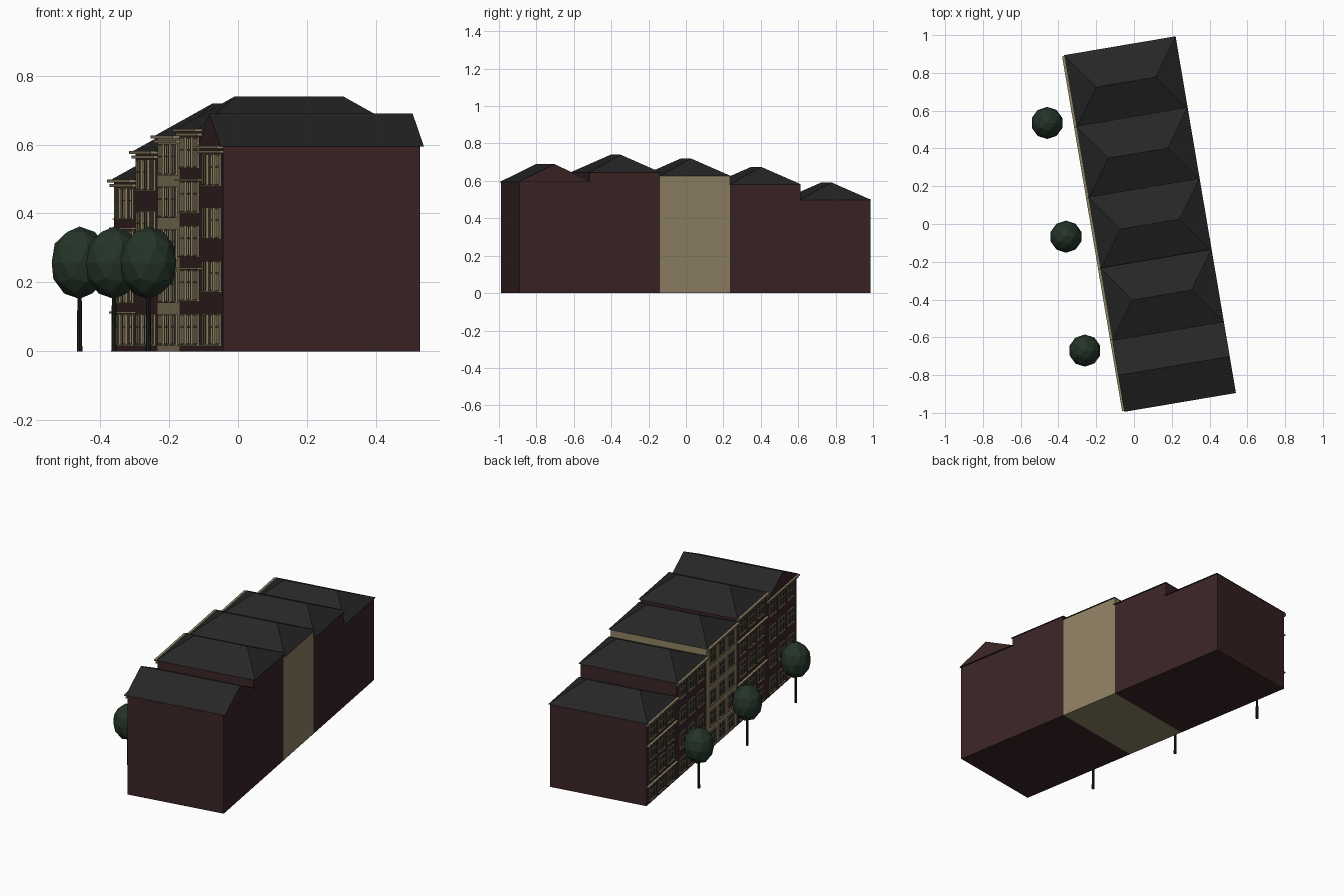
import bpy, bmesh, math
from mathutils import Matrix, Vector

cube = bpy.data.objects.get("Cube")
if cube:
    bpy.data.objects.remove(cube)


def material(name, rgb):
    m = bpy.data.materials.new(name)
    m.use_nodes = True
    color = (*rgb, 1)
    m.diffuse_color = color
    node = next(n for n in m.node_tree.nodes if n.type == 'BSDF_PRINCIPLED')
    node.inputs["Base Color"].default_value = color
    node.inputs["Roughness"].default_value = 0.9
    return m


BRICK = material("dark red brick", (0.043, 0.018, 0.019))
STONE = material("beige stone", (0.27, 0.22, 0.125))
SLATE = material("dark slate", (0.019, 0.019, 0.019))
GLASS = material("dark glass", (0.012, 0.016, 0.018))
LEAF = material("dark green leaves", (0.018, 0.034, 0.021))
BARK = material("dark bark", (0.014, 0.013, 0.012))

# Terrace frame: local x runs into the depth, local y along the street
PLACE = Matrix.Translation((-0.043, -0.988, 0)) @ Matrix.Rotation(math.radians(9.6), 4, 'Z')
WIDTH, DEPTH, RISE, HIP = 0.381, 0.58, 0.095, 0.14


def finish(bm, name, mats, matrix=PLACE):
    bmesh.ops.recalc_face_normals(bm, faces=bm.faces)
    mesh = bpy.data.meshes.new(name)
    bm.to_mesh(mesh)
    bm.free()
    for m in mats:
        mesh.materials.append(m)
    obj = bpy.data.objects.new(name, mesh)
    bpy.context.scene.collection.objects.link(obj)
    obj.matrix_world = matrix
    return obj


def box(bm, x0, x1, y0, y1, z0, z1):
    size = (x1 - x0, y1 - y0, z1 - z0)
    mid = ((x0 + x1) / 2, (y0 + y1) / 2, (z0 + z1) / 2)
    bmesh.ops.create_cube(bm, size=1, matrix=Matrix.LocRotScale(Vector(mid), None, Vector(size)))


def roof(name, y0, y1, z, hip, wall):
    # Ridge runs front to back; with no hip the ends become wall gables
    x0, x1, ym = -0.009, DEPTH + 0.01, (y0 + y1) / 2
    bm = bmesh.new()
    pts = [(x0, y0, z), (x1, y0, z), (x1, y1, z), (x0, y1, z),
           (x0 + hip, ym, z + RISE), (x1 - hip, ym, z + RISE)]
    a, b, c, d, e, f = [bm.verts.new(p) for p in pts]
    for face in ((d, c, b, a), (a, b, f, e), (c, d, e, f)):
        bm.faces.new(face)
    for face in ((b, c, f), (d, a, e)):
        bm.faces.new(face).material_index = 0 if hip else 1
    finish(bm, name, [SLATE, wall])


def house(i, top, floors, wall, hip, ledges):
    y0, y1 = i * WIDTH, (i + 1) * WIDTH
    tag = f"house_{i + 1}_"
    bm = bmesh.new()
    box(bm, 0, DEPTH, y0, y1, 0, top)
    finish(bm, tag + "walls", [wall])
    roof(tag + "roof", y0 - 0.005, y1 + 0.005, top, hip, wall)

    trim, panes = bmesh.new(), bmesh.new()
    # Two-step cornice under the eaves
    box(trim, -0.02, 0, y0, y1, top - 0.007, top + 0.001)
    box(trim, -0.012, 0, y0, y1, top - 0.02, top - 0.012)
    # Three sash windows on every floor
    tall, half = 0.086, 0.036
    step = (top - 0.025 - tall - 0.02) / (floors - 1)
    for floor in range(floors):
        z0 = 0.02 + floor * step
        z1 = z0 + tall
        for k in range(3):
            y = y0 + WIDTH * (0.2 + 0.3 * k)
            box(panes, -0.002, 0.001, y - half, y + half, z0, z1)
            for off in (-half, 0, half):
                box(trim, -0.006, 0, y + off - 0.004, y + off + 0.004, z0, z1)
            for z in (z0, z0 + tall * 0.6, z1):
                box(trim, -0.005, 0, y - half, y + half, z - 0.002, z + 0.002)
            box(trim, -0.01, 0, y - half - 0.007, y + half + 0.007, z0 - 0.004, z0)
        # String courses above some floors
        if floor in ledges:
            box(trim, -0.014, 0, y0, y1, z1 + 0.003, z1 + 0.009)
    finish(trim, tag + "stone_trim", [STONE])
    finish(panes, tag + "window_glass", [GLASS])


def tree(i, x, y):
    bm = bmesh.new()
    bmesh.ops.create_icosphere(bm, subdivisions=2, radius=1)
    shape = Matrix.LocRotScale(Vector((x, y, 0.257)), None, Vector((0.085, 0.085, 0.105)))
    finish(bm, f"tree_{i}_crown", [LEAF], shape)
    bm = bmesh.new()
    bmesh.ops.create_cone(bm, cap_ends=True, segments=8, radius1=0.008, radius2=0.006, depth=0.18)
    finish(bm, f"tree_{i}_trunk", [BARK], Matrix.Translation((x, y, 0.09)))


# Row of five houses: wall height, floors, wall material, hip inset, ledges
ROW = [
    (0.595, 4, BRICK, 0, ()),
    (0.645, 5, BRICK, HIP, (1, 3)),
    (0.625, 5, STONE, HIP, ()),
    (0.58, 4, BRICK, HIP, ()),
    (0.497, 4, BRICK, HIP, (0, 2)),
]
for i, spec in enumerate(ROW):
    house(i, *spec)

# Street trees
for i, (x, y) in enumerate([(-0.26, -0.67), (-0.36, -0.067), (-0.46, 0.535)]):
    tree(i + 1, x, y)
